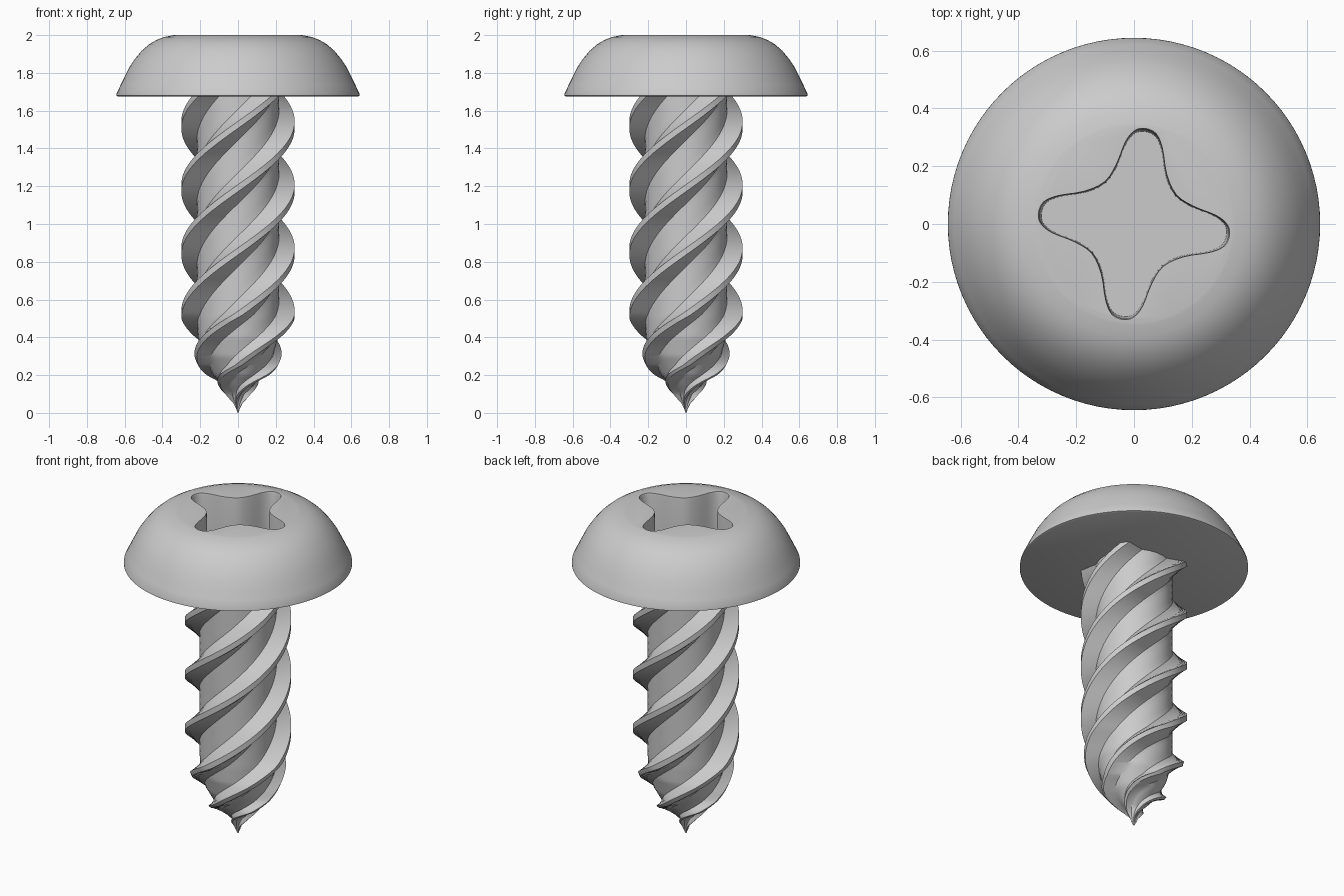
import bpy, bmesh, math
from mathutils import Vector

if "Cube" in bpy.data.objects:
    bpy.data.objects.remove(bpy.data.objects["Cube"])


def interp(table, z):
    for (z0, a), (z1, b) in zip(table, table[1:]):
        if z <= z1:
            return a + (b - a) * (z - z0) / (z1 - z0)
    return table[-1][1]


def smooth_loop(pts, steps=3):
    # closed Catmull-Rom curve through the points
    out, n = [], len(pts)
    for i in range(n):
        p0, p1, p2, p3 = (Vector(pts[(i + k - 1) % n]) for k in range(4))
        for s in range(steps):
            t = s / steps
            out.append(0.5 * (2 * p1 + (p2 - p0) * t + (2 * p0 - 5 * p1 + 4 * p2 - p3) * t * t
                              + (3 * p1 - p0 - 3 * p2 + p3) * t ** 3))
    return out


def loft(name, rings):
    # skin equal-sized rings of points and cap both ends
    bm = bmesh.new()
    loops = [[bm.verts.new(p) for p in ring] for ring in rings]
    n = len(loops[0])
    for a, b in zip(loops, loops[1:]):
        for i in range(n):
            j = (i + 1) % n
            bm.faces.new((a[i], a[j], b[j], b[i]))
    bm.faces.new(loops[0][::-1])
    bm.faces.new(loops[-1])
    bmesh.ops.recalc_face_normals(bm, faces=bm.faces[:])
    mesh = bpy.data.meshes.new(name)
    bm.to_mesh(mesh)
    bm.free()
    ob = bpy.data.objects.new(name, mesh)
    bpy.context.collection.objects.link(ob)
    return ob


def shade(ob, angle=30):
    bpy.ops.object.select_all(action='DESELECT')
    ob.select_set(True)
    bpy.context.view_layer.objects.active = ob
    bpy.ops.object.shade_smooth_by_angle(angle=math.radians(angle))


# Head: lathed dome
profile = [(0.635, 1.675), (0.644, 1.679), (0.643, 1.69), (0.622, 1.735), (0.60, 1.78),
           (0.575, 1.83), (0.545, 1.875), (0.51, 1.917), (0.47, 1.952), (0.43, 1.975),
           (0.39, 1.99), (0.35, 1.998), (0.30, 2.0)]
SEG = 96
head = loft("head", [[(r * math.cos(2 * math.pi * i / SEG), r * math.sin(2 * math.pi * i / SEG), z)
                      for i in range(SEG)] for r, z in profile[:-1]]
            + [[(0.34 * math.cos(2 * math.pi * i / SEG), 0.34 * math.sin(2 * math.pi * i / SEG), 2.0)
                for i in range(SEG)]])

# Driver recess: one skewed arm repeated four times, cut into the head
arm = [(-0.10, 0.145), (-0.06, 0.205), (-0.03, 0.28), (0.0, 0.318), (0.035, 0.327),
       (0.075, 0.31), (0.097, 0.26), (0.112, 0.17)]
outline = []
for k in range(4):
    for x, y in arm:
        for _ in range(k):
            x, y = y, -x
        outline.append((x, y))
outline = smooth_loop(outline)
cutter = loft("recess_cutter", [[(p.x * s, p.y * s, z) for p in outline]
                                for z, s in ((1.75, 0.98), (1.985, 1.0), (2.02, 1.03))])
cut = head.modifiers.new("recess", 'BOOLEAN')
cut.operation = 'DIFFERENCE'
cut.solver = 'EXACT'
cut.object = cutter
bpy.context.view_layer.objects.active = head
bpy.ops.object.modifier_apply(modifier=cut.name)
bpy.data.objects.remove(cutter)
shade(head)

# Threaded shank: four-start star section twisted upward, tapering to a point
core = [(0, 0.002), (0.05, 0.015), (0.1, 0.035), (0.15, 0.085), (0.2, 0.13), (0.3, 0.185),
        (0.4, 0.212), (0.5, 0.218), (1.7, 0.218)]
crest = [(0, 0.003), (0.05, 0.025), (0.1, 0.068), (0.15, 0.12), (0.2, 0.18), (0.25, 0.21),
         (0.3, 0.235), (0.4, 0.275), (0.5, 0.3), (1.7, 0.3)]
twist = [(0, -235), (0.09, -180), (0.25, -90), (0.52, 0), (1.7, 317)]
section = [(-22, 0), (-5, 1), (0, 1), (5, 1), (22, 0), (33.5, 0), (45, 0), (56.5, 0)]
rings = []
LEVELS = 136
for i in range(LEVELS + 1):
    z = 1.685 * i / LEVELS
    lo, hi, turn = interp(core, z), interp(crest, z), interp(twist, z)
    ring = []
    for k in range(4):
        for ang, t in section:
            a = math.radians(ang + 90 * k + turn)
            r = lo + (hi - lo) * t
            ring.append((r * math.cos(a), r * math.sin(a), z))
    rings.append(ring)
shank = loft("threaded_shank", rings)
shade(shank)
